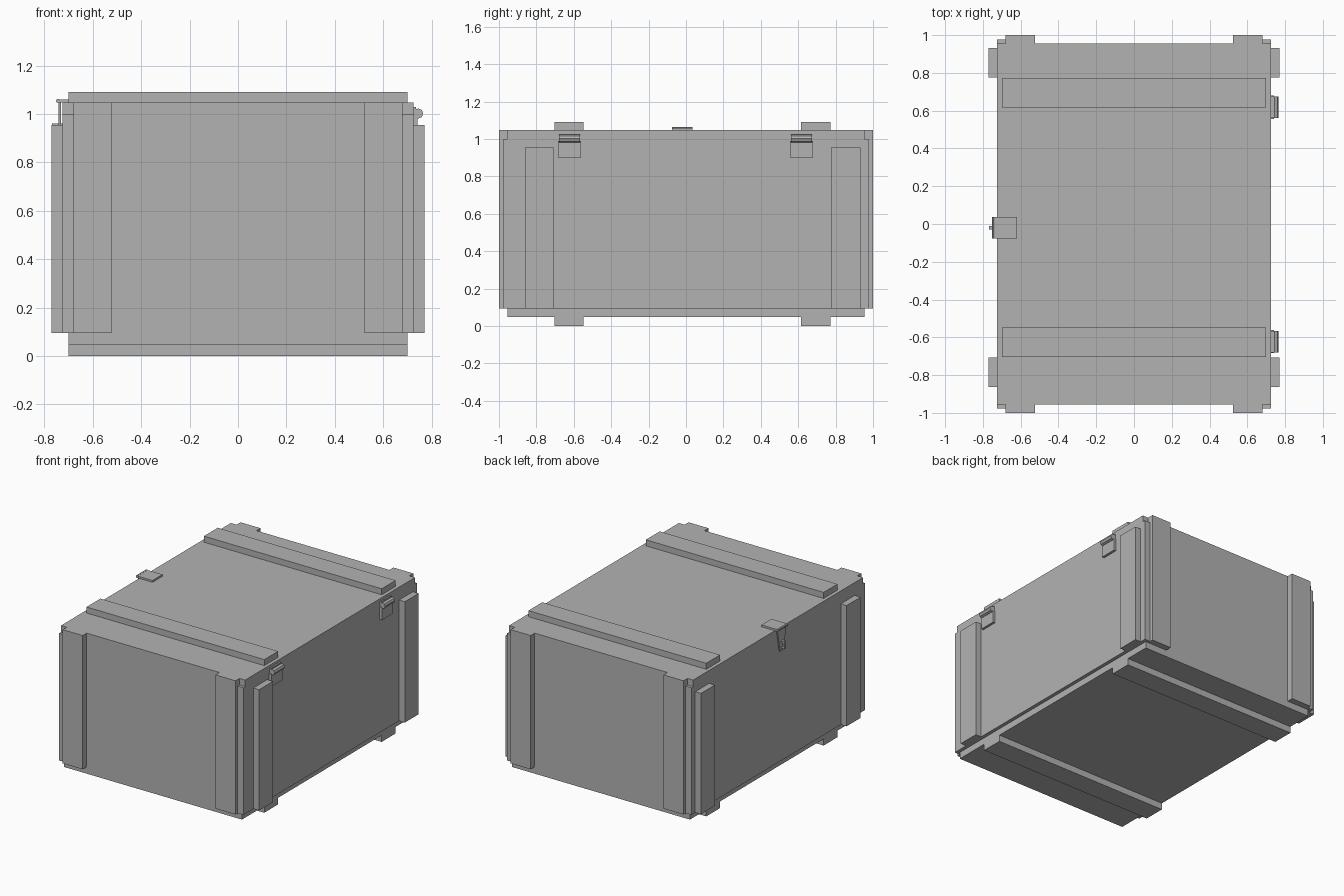
import bpy
import bmesh
import math
from mathutils import Matrix

if "Cube" in bpy.data.objects:
    bpy.data.objects.remove(bpy.data.objects["Cube"], do_unlink=True)

GREY = (0.45, 0.45, 0.45, 1.0)
grey = bpy.data.materials.new("plain grey")
grey.use_nodes = True
grey.diffuse_color = GREY
grey.node_tree.nodes["Principled BSDF"].inputs["Base Color"].default_value = GREY


def finish(name, bm):
    bmesh.ops.recalc_face_normals(bm, faces=bm.faces)
    mesh = bpy.data.meshes.new(name)
    bm.to_mesh(mesh)
    bm.free()
    mesh.materials.append(grey)
    obj = bpy.data.objects.new(name, mesh)
    bpy.context.collection.objects.link(obj)
    return obj


def box(name, xs, ys, zs):
    """Box between sorted limits on each axis."""
    bm = bmesh.new()
    bmesh.ops.create_cube(bm, size=1)
    for v in bm.verts:
        for axis, span in enumerate((xs, ys, zs)):
            v.co[axis] = max(span) if v.co[axis] > 0 else min(span)
    return finish(name, bm)


def barrel(name, x, y, z, radius, length, sides):
    """Prism lying along y."""
    bm = bmesh.new()
    turn = Matrix.Translation((x, y, z)) @ Matrix.Rotation(math.pi / 2, 4, 'X')
    bmesh.ops.create_cone(bm, cap_ends=True, segments=sides, radius1=radius,
                          radius2=radius, depth=length, matrix=turn)
    return finish(name, bm)


def plate(name, outline, x, thickness):
    """Flat plate from a (y, z) outline, thickened towards -x."""
    bm = bmesh.new()
    face = bm.faces.new([bm.verts.new((x, y, z)) for y, z in outline])
    grown = bmesh.ops.extrude_face_region(bm, geom=[face])["geom"]
    for v in grown:
        if isinstance(v, bmesh.types.BMVert):
            v.co.x -= thickness
    return finish(name, bm)


# Main box, lid and floor
W, D = 0.725, 0.955
box("crate_body", (-W, W), (-D, D), (0.095, 1.0))
box("lid", (-W, W), (-D, D), (1.0, 1.047))
box("floor_board", (-0.70, 0.70), (-D, D), (0.047, 0.095))

# Battens over the lid and skids under the floor
for end, y in (("front", -0.626), ("back", 0.694)):
    span = (y - 0.078, y + 0.078)
    box(f"{end}_lid_batten", (-0.70, 0.70), span, (1.047, 1.09))
    box(f"{end}_skid", (-0.70, 0.70), span, (0, 0.047))

# Corner boards, edge strips and side battens
for side, sx in (("left", 1), ("right", -1)):
    for end, sy in (("front", -1), ("back", 1)):
        box(f"{end}_{side}_corner_board", (sx * 0.523, sx * 0.68),
            (sy * D, sy), (0.095, 1.047))
        box(f"{end}_{side}_edge_strip", (sx * 0.68, sx * W),
            (sy * D, sy * 0.976), (0.095, 1.0))
    for end, y in (("front", -0.784), ("back", 0.854)):
        box(f"{end}_{side}_side_batten", (sx * W, sx * 0.77),
            (y - 0.078, y + 0.078), (0.095, 0.955))

# Hinges on the left side
for end, y in (("front", -0.623), ("back", 0.618)):
    box(f"{end}_hinge_lower_leaf", (W, 0.742), (y - 0.061, y + 0.061), (0.90, 0.99))
    box(f"{end}_hinge_upper_leaf", (W, 0.735), (y - 0.056, y + 0.056), (0.99, 1.028))
    barrel(f"{end}_hinge_barrel", 0.744, y, 1.002, 0.021, 0.112, 8)

# Latch on the right side
LY = -0.02
box("latch_top_plate", (-0.75, -0.62), (LY - 0.056, LY + 0.056), (1.047, 1.06))
barrel("latch_knuckle", -0.743, LY, 1.054, 0.009, 0.112, 8)
plate("latch_flap", [(LY - 0.05, 1.05), (LY + 0.05, 1.05), (LY + 0.02, 0.89),
                     (LY - 0.02, 0.89)], -0.732, 0.009)
for z in (0.915, 0.955):
    box("latch_staple_arm", (-0.768, -W), (LY - 0.01, LY + 0.01), (z - 0.006, z + 0.006))
box("latch_staple_bar", (-0.768, -0.757), (LY - 0.01, LY + 0.01), (0.909, 0.961))
